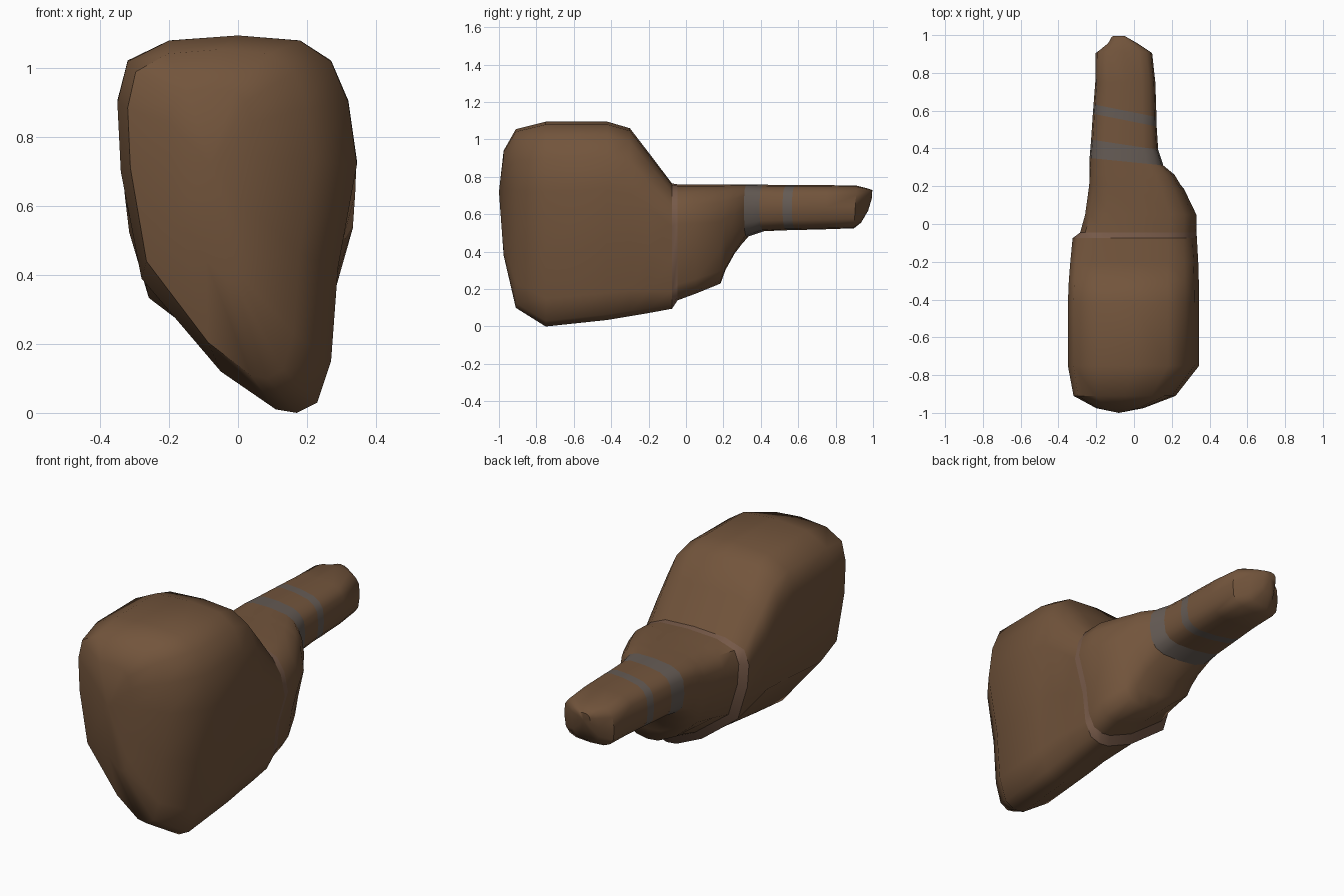
import bpy, bmesh, math

if "Cube" in bpy.data.objects:
    bpy.data.objects.remove(bpy.data.objects["Cube"])

# Rounded, lopsided outline of the head seen from the front
HEAD = [(.345, .72), (.32, .9), (.27, 1.02), (.18, 1.08), (0, 1.095), (-.2, 1.08),
        (-.32, 1.02), (-.35, .9), (-.34, .7), (-.28, .39), (-.05, .12), (.11, .01),
        (.17, 0), (.23, .03), (.27, .15), (.29, .42)]
N = len(HEAD)


def material(name, rgb):
    m = bpy.data.materials.new(name)
    m.diffuse_color = (*rgb, 1)
    m.use_nodes = True
    m.node_tree.nodes["Principled BSDF"].inputs["Base Color"].default_value = m.diffuse_color
    return m


def ring(y, x0, x1, z0, z1, blend=0, kx=0, kz=0):
    """Cross-section fitted to a box; blend goes from head outline to rounded square."""
    pts = []
    for i, (hx, hz) in enumerate(HEAD):
        a = 2 * math.pi * i / N
        c, s = math.cos(a), math.sin(a)
        u = .5 + .5 * math.copysign(abs(c) ** .62, c)
        v = .5 + .5 * math.copysign(abs(s) ** .62, s)
        u = (1 - blend) * (hx + .35) / .695 + blend * u
        v = (1 - blend) * hz / 1.095 + blend * v
        x, z = x0 + u * (x1 - x0), z0 + v * (z1 - z0)
        pts.append((x, y + kx * (x - (x0 + x1) / 2) + kz * (z - (z0 + z1) / 2), z))
    return pts


def loft(name, sections, mat, start=None, end=None):
    bm = bmesh.new()
    rings = [[bm.verts.new(p) for p in ring(*s)] for s in sections]
    for a, b in zip(rings, rings[1:]):
        for i in range(N):
            j = (i + 1) % N
            bm.faces.new((a[i], a[j], b[j], b[i]))
    for tip, r in ((start, rings[0]), (end, rings[-1])):
        if tip:
            t = bm.verts.new(tip)
            for i in range(N):
                bm.faces.new((r[i], t, r[(i + 1) % N]) if tip is start
                             else (r[i], r[(i + 1) % N], t))
    bmesh.ops.recalc_face_normals(bm, faces=bm.faces)
    # make open sleeves face outwards
    f = max(bm.faces, key=lambda f: f.calc_center_median().z)
    if f.normal.z < 0:
        bmesh.ops.reverse_faces(bm, faces=bm.faces)
    me = bpy.data.meshes.new(name)
    bm.to_mesh(me)
    bm.free()
    ob = bpy.data.objects.new(name, me)
    bpy.context.collection.objects.link(ob)
    me.materials.append(mat)
    bpy.context.view_layer.objects.active = ob
    bpy.ops.object.select_all(action='DESELECT')
    ob.select_set(True)
    bpy.ops.object.shade_smooth_by_angle(angle=math.radians(50))
    return ob


wood = material("wood", (.17, .09, .045))
pale = material("pale_wood", (.18, .1, .065))
grey = material("grey_binding", (.13, .105, .09))

# Heavy head with sloping rear shoulder
head = [(-.975, -.2, .05, .38, .94), (-.91, -.32, .22, .1, 1.055),
        (-.75, -.35, .345, 0, 1.095), (-.42, -.35, .345, .035, 1.095),
        (-.3, -.345, .343, .055, 1.06), (-.2, -.337, .34, .072, .93),
        (-.075, -.325, .333, .095, .765)]
loft("head", head, wood, start=(-.08, -1, .72))

# Collar where the neck leaves the head
collar = [head[-1], (-.045, -.285, .331, .14, .76)]
loft("neck_collar", collar, pale)

# Neck narrowing down to the grip
neck = [collar[-1], (.05, -.26, .33, .175, .76, .1), (.185, -.243, .265, .23, .76, .25),
        (.21, -.241, .245, .3, .76, .35), (.26, -.239, .215, .39, .76, .55),
        (.33, -.236, .155, .48, .76, .85, -.1)]
loft("neck", neck, wood)

# Grip with two grey bindings
wide = [neck[-1], (.42, -.227, .128, .51, .758, 1, -.15)]
loft("wide_binding", wide, grey)
mid = [wide[-1], (.55, -.218, .12, .515, .757, 1, -.2)]
loft("grip_front", mid, wood)
thin = [mid[-1], (.6, -.214, .119, .516, .757, 1, -.2)]
loft("thin_binding", thin, grey)
tail = [thin[-1], (.75, -.205, .113, .52, .756, 1),
        (.905, -.203, .096, .525, .753, 1, 0, .06),
        (.95, -.14, .02, .555, .74, 1, 0, .15),
        (.985, -.12, -.04, .62, .73, 1, 0, .2)]
loft("grip_end", tail, wood, end=(-.08, .995, .69))
